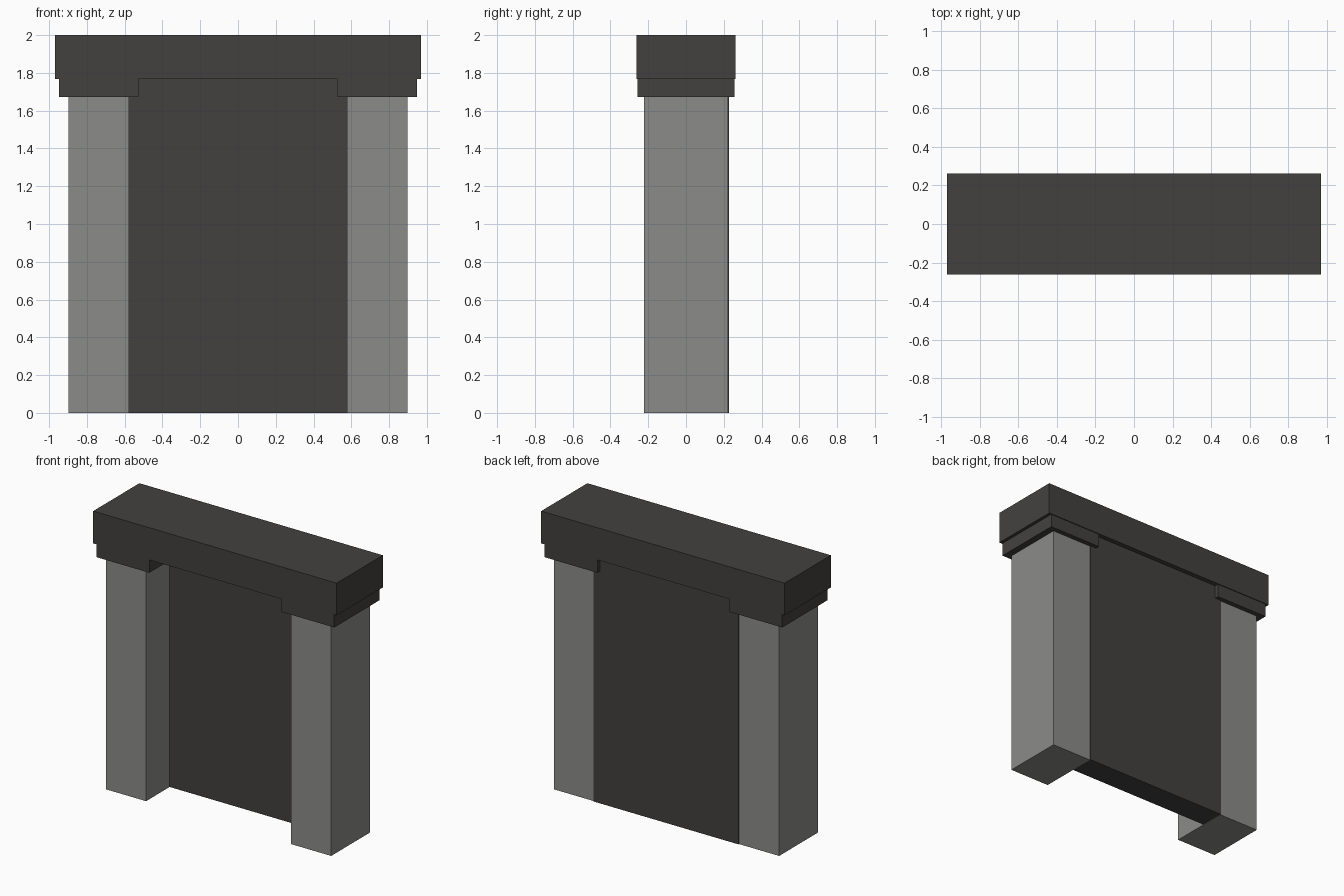
import bpy

if "Cube" in bpy.data.objects:
    bpy.data.objects.remove(bpy.data.objects["Cube"])

dark = bpy.data.materials.new("dark_stone")
dark.diffuse_color = (0.055, 0.053, 0.05, 1)
dark.use_nodes = True
dark.node_tree.nodes["Principled BSDF"].inputs["Base Color"].default_value = dark.diffuse_color
grey = bpy.data.materials.new("grey_stone")
grey.diffuse_color = (0.26, 0.26, 0.25, 1)
grey.use_nodes = True
grey.node_tree.nodes["Principled BSDF"].inputs["Base Color"].default_value = grey.diffuse_color


def box(name, low, high, mat):
    """Axis-aligned block between two corners."""
    size = [b - a for a, b in zip(low, high)]
    centre = [(a + b) / 2 for a, b in zip(low, high)]
    bpy.ops.mesh.primitive_cube_add(size=1, location=centre)
    ob = bpy.context.object
    ob.name = name
    ob.scale = size
    bpy.ops.object.transform_apply(location=True, rotation=False, scale=True)
    ob.data.materials.append(mat)
    return ob


# Lintel across the top
box("lintel", (-0.97, -0.263, 1.768), (0.97, 0.263, 2.0), dark)

# Pillars and their capitals, left and right
for side, s in (("left", -1), ("right", 1)):
    def mirrored(name, x0, x1, y, z0, z1, mat):
        a, b = sorted((s * x0, s * x1))
        box(f"{side}_{name}", (a, -y, z0), (b, y, z1), mat)

    mirrored("pillar", 0.577, 0.898, 0.222, 0, 1.672, grey)
    mirrored("capital", 0.527, 0.947, 0.257, 1.672, 1.768, dark)

# Recessed door panel, standing slightly proud at the back
box("door_panel", (-0.577, 0.046, 0), (0.577, 0.228, 1.768), dark)
